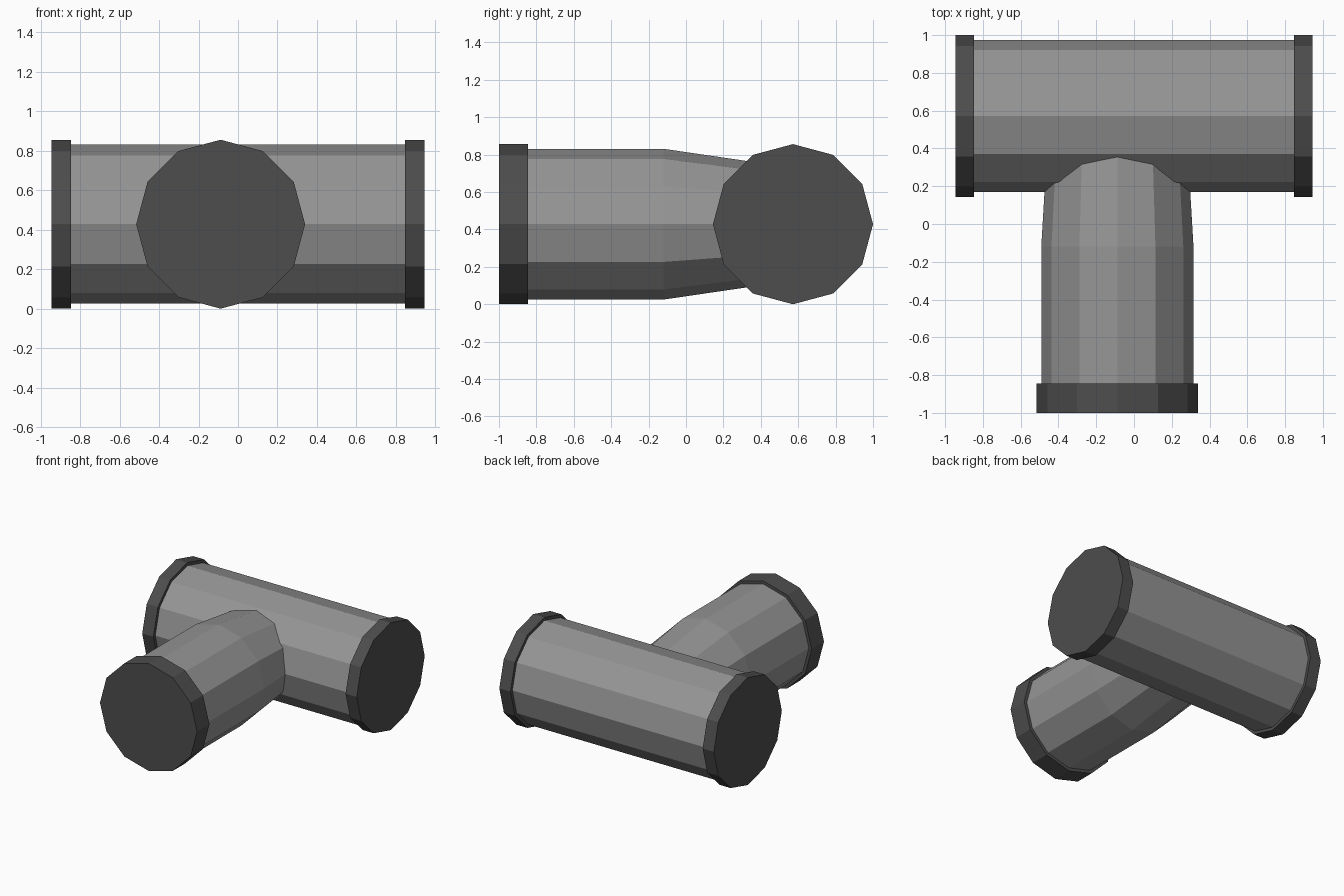
import bpy, bmesh, math
from mathutils import Vector

if "Cube" in bpy.data.objects:
    bpy.data.objects.remove(bpy.data.objects["Cube"])

SIDES = 12
R_PIPE, R_FLANGE, ZC = 0.403, 0.428, 0.428
RUN_Y, BRANCH_X = 0.572, -0.088


def material(name, value):
    m = bpy.data.materials.new(name)
    m.diffuse_color = (value, value, value, 1)
    m.use_nodes = True
    m.node_tree.nodes["Principled BSDF"].inputs["Base Color"].default_value = m.diffuse_color
    return m


pipe_mat = material("pipe_grey", 0.3)
flange_mat = material("flange_dark_grey", 0.075)


def tube(name, axis, sections, mat):
    """Capped 12-sided tube; sections are (position, side radius, vertical radius)."""
    bm = bmesh.new()
    rings = []
    for pos, rs, rz in sections:
        ring = []
        for i in range(SIDES):
            a = 2 * math.pi * i / SIDES
            s, z = rs * math.cos(a), ZC + rz * math.sin(a)
            co = (pos, RUN_Y + s, z) if axis == "x" else (BRANCH_X + s, pos, z)
            ring.append(bm.verts.new(Vector(co)))
        rings.append(ring)
    for a, b in zip(rings, rings[1:]):
        for i in range(SIDES):
            j = (i + 1) % SIDES
            bm.faces.new((a[i], a[j], b[j], b[i]))
    bm.faces.new(rings[0])
    bm.faces.new(rings[-1])
    bmesh.ops.recalc_face_normals(bm, faces=bm.faces)
    me = bpy.data.meshes.new(name)
    bm.to_mesh(me)
    bm.free()
    me.materials.append(mat)
    ob = bpy.data.objects.new(name, me)
    bpy.context.collection.objects.link(ob)


def straight(name, axis, start, end, r, mat):
    tube(name, axis, [(start, r, r), (end, r, r)], mat)


# Straight run with a closed flange at each end
straight("main_pipe", "x", -0.85, 0.85, R_PIPE, pipe_mat)
straight("left_flange", "x", -0.945, -0.847, R_FLANGE, flange_mat)
straight("right_flange", "x", 0.847, 0.945, R_FLANGE, flange_mat)

# Branch, tapering where it enters the run
tube("branch_pipe", "y", [(-0.85, R_PIPE, R_PIPE), (-0.12, R_PIPE, R_PIPE),
                          (0.42, 0.371, 0.324)], pipe_mat)
straight("branch_flange", "y", -1.0, -0.845, R_FLANGE, flange_mat)
